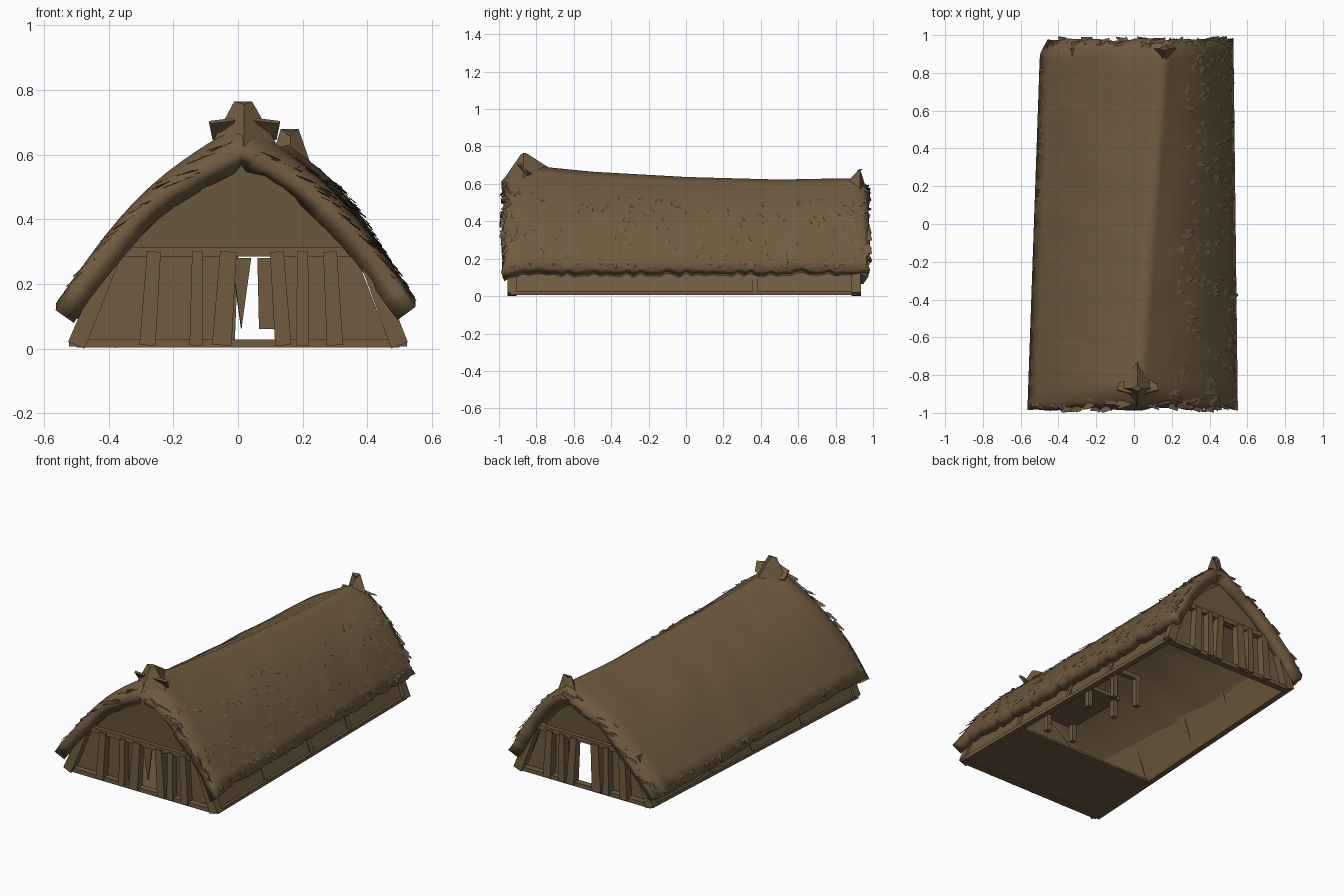
import bpy, bmesh, math, random
from mathutils import Vector
from mathutils.noise import noise

if "Cube" in bpy.data.objects:
    bpy.data.objects.remove(bpy.data.objects["Cube"])

random.seed(4)
brown = bpy.data.materials.new("weathered_straw_brown")
brown.diffuse_color = (0.16, 0.105, 0.053, 1)
brown.use_nodes = True
brown.node_tree.nodes["Principled BSDF"].inputs["Base Color"].default_value = brown.diffuse_color


def make(name, bm, smooth=False):
    me = bpy.data.meshes.new(name)
    bm.to_mesh(me)
    bm.free()
    me.materials.append(brown)
    ob = bpy.data.objects.new(name, me)
    bpy.context.collection.objects.link(ob)
    if smooth:
        for p in me.polygons:
            p.use_smooth = True
    return ob


def fit(p):
    """The house narrows on its left side towards the back."""
    x, y, z = p
    return Vector((x * (1 - .105 * (y + .92)) if x < 0 else x, y, z))


def beam(name, a, b, w, d, taper=1.0):
    """Four sided timber from a to b; w along x (or z if level), d along depth."""
    a, b = fit(a), fit(b)
    ax = (b - a).normalized()
    s = Vector((0, 0, 1)) if abs(ax.z) < 0.4 else Vector((1, 0, 0))
    s = (s - ax * s.dot(ax)).normalized()
    t = ax.cross(s)
    bm = bmesh.new()
    rings = []
    for p, k in ((a, 1), (b, taper)):
        rings.append([bm.verts.new(p + s * (i * w * k / 2) + t * (j * d * k / 2))
                      for i, j in ((-1, -1), (1, -1), (1, 1), (-1, 1))])
    for i in range(4):
        bm.faces.new((rings[0][i], rings[0][(i + 1) % 4], rings[1][(i + 1) % 4], rings[1][i]))
    bm.faces.new(rings[0][::-1])
    bm.faces.new(rings[1])
    bmesh.ops.recalc_face_normals(bm, faces=bm.faces)
    return make(name, bm)


def plate(name, pts, thick):
    """Flat polygon with thickness."""
    bm = bmesh.new()
    bm.faces.new([bm.verts.new(fit(p)) for p in pts])
    ob = make(name, bm)
    m = ob.modifiers.new("thickness", "SOLIDIFY")
    m.thickness, m.offset = thick, 0
    return ob


# ---- thatched roof: sagging ridge that drifts sideways along the house
RIDGE = [(-1, .60), (-.96, .66), (-.87, .71), (-.75, .69), (-.5, .665), (0, .637),
         (.5, .623), (.85, .63), (.93, .63), (1, .585)]


def ridge_z(y):
    for (y0, z0), (y1, z1) in zip(RIDGE, RIDGE[1:]):
        if y <= y1:
            return z0 + (z1 - z0) * (y - y0) / (y1 - y0)
    return RIDGE[-1][1]


def ridge_x(y):
    return .02 + (y + .85) * .08


def roof(s, y):
    """Point on the outer thatch; s from -1 (left eave) to 1 (right eave)."""
    t = abs(s)
    eave = -.565 + .035 * (y + 1) if s < 0 else .55 - .012 * (y + 1)
    if y > .9 and s < 0:
        eave += .5 * (y - .9)
    rx, rz = ridge_x(y), ridge_z(y)
    ez = .15 - .02 * (y + 1) if s < 0 else .15
    x = rx + (eave - rx) * t
    bulge = .075 if s < 0 else .07
    z = ez + (rz - ez) * (1 - t) + bulge * math.sin(math.pi * t ** 1.15)
    z -= .02 * max(0, abs(y) - .92) / .07
    n = noise(Vector((x * 5, y * 5, z * 3)))
    return Vector((x, y, z + .009 * n * min(1, t * 4)))


bm = bmesh.new()
NS, NY = 24, 56
grid = []
for j in range(NY + 1):
    y = -.98 + 1.955 * j / NY
    row = []
    for i in range(NS + 1):
        s = -1 + 2 * i / NS
        p = roof(s, y)
        if j in (0, NY):
            p.y += random.uniform(-.01, .01)
        if i in (0, NS):
            p.z += random.uniform(-.015, .01)
        row.append(bm.verts.new(p))
    grid.append(row)
for j in range(NY):
    for i in range(NS):
        bm.faces.new((grid[j][i], grid[j][i + 1], grid[j + 1][i + 1], grid[j + 1][i]))
thatch = make("thatched_roof", bm, True)
sol = thatch.modifiers.new("thickness", "SOLIDIFY")
sol.thickness, sol.offset = .07, -1

# ---- loose straw: slim slivers over the right slope, the eaves and gable edges
bm = bmesh.new()


def sliver(s, y, length, lift):
    p = roof(s, y)
    down = (p - roof(s * .98, y)).normalized()
    along = Vector((0, 1, 0))
    out = down.cross(along) if s < 0 else along.cross(down)
    if out.z < 0:
        out = -out
    a = random.uniform(-.8, .8)
    d = down * math.cos(a) + along * math.sin(a)
    w = out.cross(d) * random.uniform(.008, .02)
    q = p + d * length
    q.y = max(-.995, min(.99, q.y))
    bm.faces.new([bm.verts.new(v) for v in
                  (p + w - out * .004, p - w - out * .004, q - w * .3 + out * lift, q + w * .4 + out * lift * .5)])


for k in range(130):
    sliver(random.uniform(.3, .92), random.uniform(-.95, .95), random.uniform(.04, .09), .008)
for k in range(100):
    sliver(random.choice((-1, 1)) * random.uniform(.88, .96), random.uniform(-.96, .96), random.uniform(.03, .05), .002)
for k in range(110):
    sliver(random.uniform(-.93, .93), random.choice((-.96, .95)) + random.uniform(-.02, .03), random.uniform(.04, .08), .008)
make("loose_straw", bm)

# ---- ridge horns at both ends, with flaps of bundled straw at the front
for name, y, top, lo, hi, r in (("front", -.87, .765, -.975, -.73, .1), ("back", .93, .68, .975, .85, .07)):
    x = ridge_x(y)
    bm = bmesh.new()
    base = [bm.verts.new(p) for p in ((x - r, y, top - .13), (x, lo, top - .14), (x + r, y, top - .13), (x, hi, top - .08))]
    tip = [bm.verts.new(p) for p in ((x - .03, y, top), (x, y - .015, top - .01), (x + .025, y, top), (x, y + .015, top))]
    for i in range(4):
        bm.faces.new((base[i], base[(i + 1) % 4], tip[(i + 1) % 4], tip[i]))
    bm.faces.new(tip)
    bmesh.ops.recalc_face_normals(bm, faces=bm.faces)
    make(name + "_ridge_horn", bm)
for sx in (-1, 1):
    plate("front_ridge_flap", [(.02 + sx * .03, -.9, .71), (.02 + sx * .11, -.88, .70),
                               (.02 + sx * .10, -.85, .65), (.02 + sx * .05, -.82, .65)], .012)

# ---- long low side walls leaning inward
for sx, name in ((-1, "left"), (1, "right")):
    plate(name + "_side_wall", [(sx * .50, -.92, .01), (sx * .49, .90, .01), (sx * .40, .90, .27), (sx * .40, -.92, .27)], .025)
    beam(name + "_sill", (sx * .505, -.94, .017), (sx * .495, .92, .017), .022, .035)
    for y in (-.45, 0, .37):
        beam(name + "_wall_post", (sx * .50, y, .01), (sx * .415, y, .24), .03, .03)

# ---- gable ends: wattle panels, posts, lintel, upper gable and open doorway
for name, y, f in (("front", -.90, -1), ("back", .88, 1)):
    cx = .02 if f < 0 else .08
    top = .60 if f < 0 else .55
    plate(name + "_upper_gable", [(-.36, y, .29), (.36, y, .29), (.22, y + f * .02, .45), (cx, y + f * .025, top),
                                  (-.2, y + f * .02, .45)], .03)
    beam(name + "_lintel", (-.37, y + f * .02, .30), (.37, y + f * .02, .30), .03, .045)
    beam(name + "_sill", (-.50, y + f * .025, .015), (.50, y + f * .025, .015), .025, .04)
    plate(name + "_left_panel", [(-.47, y, .015), (-.06, y, .015), (-.05, y, .30), (-.36, y, .30)], .015)
    plate(name + "_right_panel", [(.13, y, .015), (.47, y, .015), (.36, y, .30), (.12, y, .30)], .015)
    for x0, x1, w in ((-.50, -.38, .055), (-.28, -.26, .05), (-.13, -.125, .04),
                      (-.05, -.03, .06), (.14, .12, .05), (.20, .20, .04), (.30, .285, .05), (.50, .39, .055)):
        beam(name + "_post", (x0, y + f * .03, .01), (x1, y + f * .03, .30), w, .05, .85)

# ---- entrance floor, ragged door strips, inner frame and low bench inside
plate("entrance_floor", [(-.49, -.91, .015), (.49, -.91, .015), (.49, -.42, .015), (-.49, -.42, .015)], .012)
plate("door_strip", [(-.02, -.90, .28), (.04, -.89, .28), (.01, -.89, .06)], .01)
plate("door_strip", [(.06, -.88, .28), (.13, -.88, .28), (.13, -.88, .06), (.065, -.88, .06)], .01)
for x in (.15, .32):
    beam("inner_post", (x, .2, .01), (x, .2, .2), .03, .03)
beam("inner_rail", (.13, .2, .2), (.34, .2, .2), .03, .03)
plate("bench_top", [(.15, -.38, .13), (.38, -.38, .13), (.38, .05, .13), (.15, .05, .13)], .025)
for x in (.17, .36):
    for y in (-.35, .02):
        beam("bench_leg", (x, y, .01), (x, y, .12), .03, .03)
